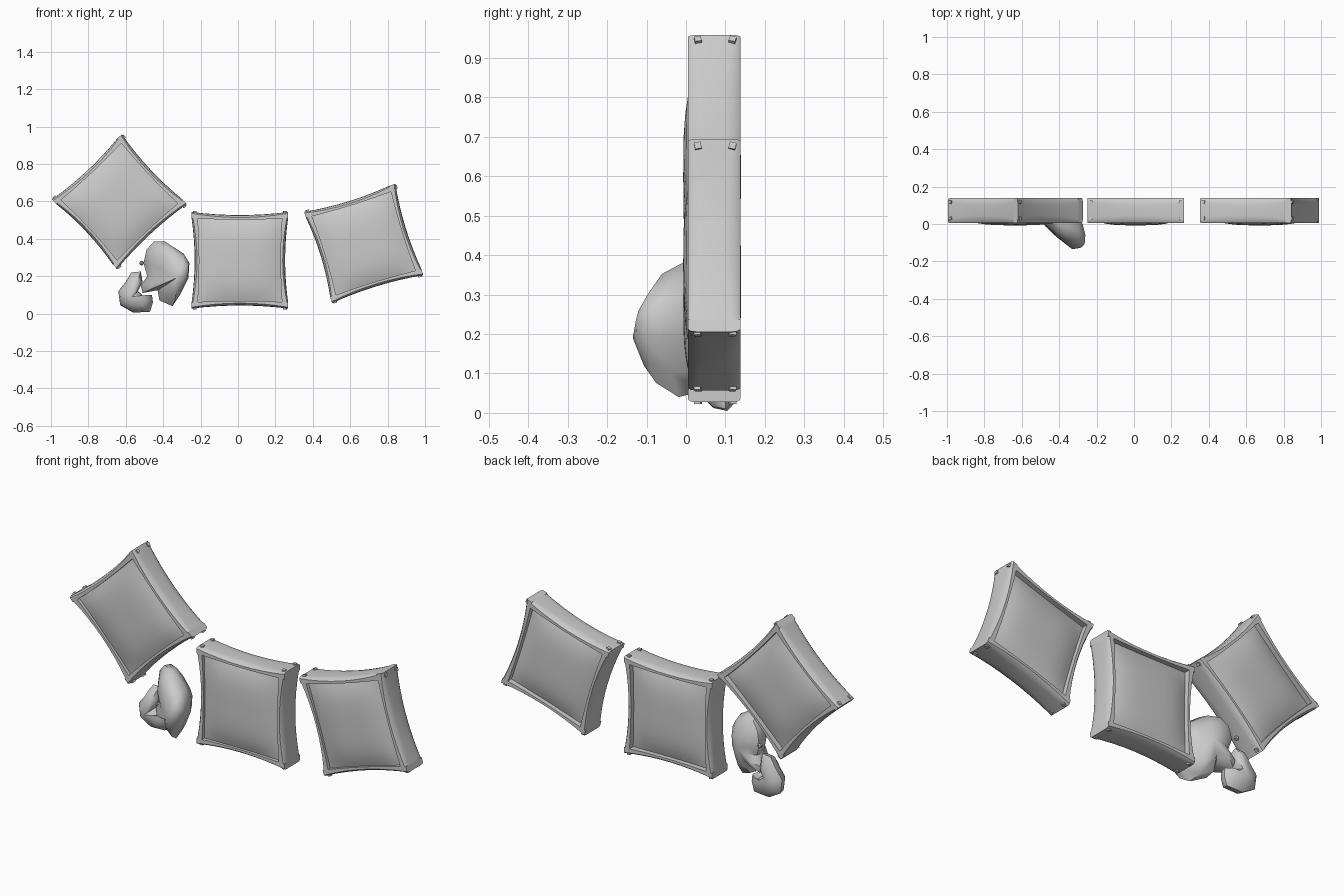
import bpy, bmesh, math
from mathutils import Matrix, Vector

cube = bpy.data.objects.get("Cube")
if cube:
    bpy.data.objects.remove(cube, do_unlink=True)

FRONT, BACK = 0.005, 0.138
THICK = 0.033


def finish(name, bm, matrix=None, angle=40):
    bmesh.ops.recalc_face_normals(bm, faces=bm.faces)
    if matrix:
        bm.transform(matrix)
    mesh = bpy.data.meshes.new(name)
    bm.to_mesh(mesh)
    bm.free()
    obj = bpy.data.objects.new(name, mesh)
    bpy.context.collection.objects.link(obj)
    bpy.ops.object.select_all(action='DESELECT')
    obj.select_set(True)
    bpy.context.view_layer.objects.active = obj
    bpy.ops.object.shade_smooth_by_angle(angle=math.radians(angle))
    return obj


def skin(bm, rings):
    for a, b in zip(rings, rings[1:]):
        n = len(a)
        for i in range(n):
            j = (i + 1) % n
            bm.faces.new((a[i], a[j], b[j], b[i]))


def board(name, half, start, end, matrix):
    """Worn plank: rounded outer edges, bowed towards the middle."""
    bm = bmesh.new()
    rings = []
    steps = 8
    for k in range(steps + 1):
        t = k / steps
        u = start + (end - start) * t
        sag = 1 - (2 * t - 1) ** 2
        top = half - 0.016 * sag
        low = half - THICK - 0.008 * sag
        c = 0.007 + 0.006 * sag
        section = [(FRONT, low), (FRONT, top - c), (FRONT + c, top - c * 0.25),
                   (FRONT + 3 * c, top), (BACK - 3 * c, top),
                   (BACK - c, top - c * 0.25), (BACK, top - c), (BACK, low)]
        rings.append([bm.verts.new((u, y, z)) for y, z in section])
    skin(bm, rings)
    bm.faces.new(rings[0])
    bm.faces.new(rings[-1])
    finish(name, bm, matrix)


def nails(name, half, ends, matrix):
    """Pairs of square nail heads at the chosen plank ends."""
    bm = bmesh.new()
    for u in ends:
        for y, turn in ((0.03, 0.2), (0.118, -0.25)):
            place = (Matrix.Translation((u, y, half - 0.001))
                     @ Matrix.Rotation(turn, 4, 'Z')
                     @ Matrix.Diagonal((0.017, 0.017, 0.012, 1)))
            bmesh.ops.create_cube(bm, size=1, matrix=place)
    finish(name, bm, matrix)


def panel(name, half, matrix):
    """Padded infill, bulging to the front and the back."""
    bm = bmesh.new()
    bmesh.ops.create_cube(bm, size=2)
    bmesh.ops.subdivide_edges(bm, edges=bm.edges[:], cuts=11, use_grid_fill=True)
    r = half - THICK + 0.006
    for v in bm.verts:
        x, y, z = v.co
        bulge = (1 - abs(x) ** 3.5) * (1 - abs(z) ** 3.5)
        v.co = (x * r, 0.066 + y * (0.042 + 0.031 * bulge), z * r)
    finish(name, bm, matrix)


def crate(label, x, z, turn, half, capped):
    base = Matrix.Translation((x, 0, z)) @ Matrix.Rotation(math.radians(-turn), 4, 'Y')
    short, tip = half - THICK, half - 0.017
    # side, quarter turns, start, end, nailed ends
    sides = [("bottom", 2, -half, half, (-tip, tip)),
             ("left", 3, -short, short, ())]
    if capped:
        sides += [("top", 0, -half, half, (-tip, tip)),
                  ("right", 1, -short, short, ())]
    else:
        sides += [("top", 0, -half, short, (-tip,)),
                  ("right", 1, -half, short, (-tip,))]
    for side, quarter, start, end, ends in sides:
        m = base @ Matrix.Rotation(quarter * math.pi / 2, 4, 'Y')
        board(f"{label}_{side}_board", half, start, end, m)
        if ends:
            nails(f"{label}_{side}_nails", half, ends, m)
    panel(f"{label}_panel", half, base)


def rock(name, outline, centre, lean, layers, poles):
    """Boulder lofted from a silhouette through scaled, leaning layers."""
    bm = bmesh.new()
    c = Vector(centre)
    rings = []
    for y, scale, shift in layers:
        ring = []
        for p in outline:
            d = (Vector(p) - c) * scale
            q = c + d + Vector(shift)
            ring.append(bm.verts.new((q.x, y - lean * d.x, q.y)))
        rings.append(ring)
    skin(bm, rings)
    for ring, pole in zip((rings[0], rings[-1]), poles):
        tip = bm.verts.new(pole)
        for i in range(len(ring)):
            bm.faces.new((ring[i], ring[(i + 1) % len(ring)], tip))
    finish(name, bm, angle=48)


# Three framed blocks
crate("middle_block", 0.01, 0.285, 0, 0.258, True)
crate("left_block", 0.672, 0.375, 17, 0.255, False)
crate("right_block", -0.634, 0.598, 43, 0.255, False)

# Large boulder
rock("large_rock",
     [(-0.45, 0.385), (-0.39, 0.385), (-0.29, 0.32), (-0.26, 0.27),
      (-0.265, 0.19), (-0.31, 0.1), (-0.35, 0.04), (-0.42, 0.07),
      (-0.43, 0.125), (-0.51, 0.11), (-0.52, 0.15), (-0.485, 0.2),
      (-0.505, 0.27), (-0.49, 0.34)],
     (-0.38, 0.22), 0.45,
     [(-0.1, 0.5, (0.035, -0.01)), (-0.065, 0.8, (0.02, 0)),
      (-0.005, 1, (0, 0)), (0.05, 0.92, (-0.005, 0)), (0.09, 0.6, (0, 0))],
     [(-0.33, -0.135, 0.19), (-0.38, 0.115, 0.22)])

# Small boulder
rock("small_rock",
     [(-0.57, 0.22), (-0.52, 0.225), (-0.51, 0.17), (-0.535, 0.12),
      (-0.5, 0.09), (-0.46, 0.1), (-0.455, 0.06), (-0.47, 0.01),
      (-0.56, 0.005), (-0.63, 0.045), (-0.64, 0.12), (-0.6, 0.17)],
     (-0.56, 0.095), 0.05,
     [(0.04, 0.6, (0, 0)), (0.07, 0.92, (0, 0)),
      (0.105, 1, (0, 0)), (0.13, 0.7, (0, 0))],
     [(-0.57, 0.025, 0.09), (-0.57, 0.138, 0.09)])

# Loose chip
bm = bmesh.new()
bmesh.ops.create_icosphere(bm, subdivisions=1, radius=0.014)
finish("stone_chip", bm, Matrix.Translation((-0.515, 0.115, 0.27)), 10)
